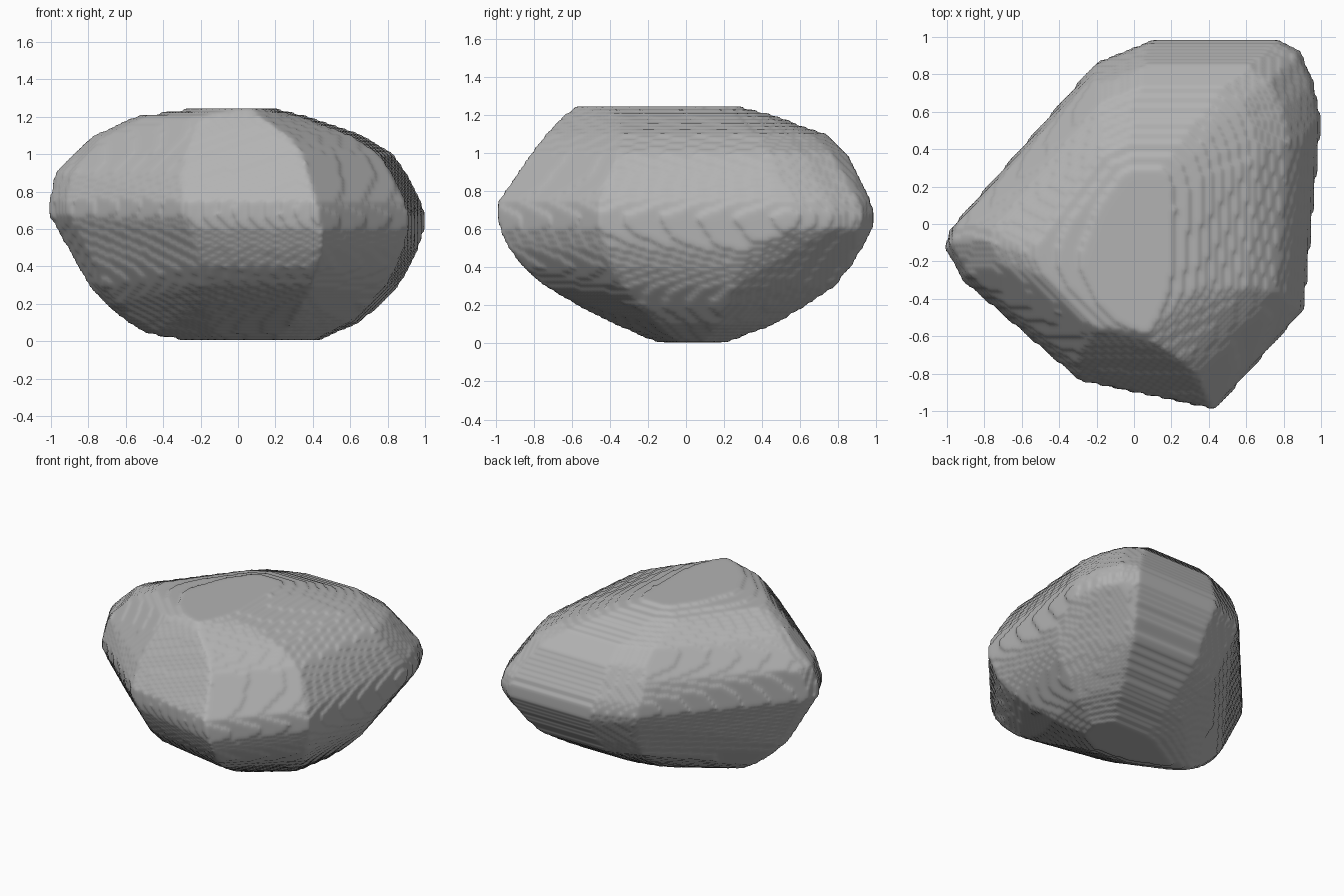
import bpy, bmesh

cube = bpy.data.objects.get("Cube")
if cube:
    bpy.data.objects.remove(cube, do_unlink=True)

# One stone grey
stone = bpy.data.materials.new("stone grey")
stone.use_nodes = True
grey = (0.45, 0.45, 0.45, 1)
stone.diffuse_color = grey
stone.node_tree.nodes["Principled BSDF"].inputs["Base Color"].default_value = grey

# Widest outline of the boulder; only the back left corner differs by height
SIDES = [(0.93, -0.1), (0.9, -0.45), (0.43, -0.98), (-0.28, -0.83), (-0.9, -0.3),
         (-1, -0.12), (-0.97, -0.02), (-0.2, 0.86), (0.1, 0.98)]
TOP_CORNER = [(0.73, 0.98), (0.87, 0.88), (0.95, 0.7), (0.99, 0.5)]
WAIST_CORNER = [(0.77, 0.98), (0.88, 0.92), (0.95, 0.76), (0.99, 0.55)]
LOWER_CORNER = [(0.75, 0.98), (0.87, 0.68), (0.99, 0.3)]

# Each level: height, x range, y range
LEVELS = [(0.00, -0.25, 0.42, -0.12, 0.20),
          (0.04, -0.49, 0.50, -0.24, 0.30),
          (0.10, -0.59, 0.65, -0.37, 0.46),
          (0.20, -0.71, 0.77, -0.57, 0.63),
          (0.30, -0.80, 0.86, -0.74, 0.78),
          (0.40, -0.84, 0.92, -0.86, 0.86),
          (0.50, -0.88, 0.965, -0.93, 0.925),
          (0.60, -0.96, 0.995, -0.98, 0.975),
          (0.67, -1.01, 1.00, -0.99, 0.985),
          (0.75, -1.01, 0.98, -0.985, 0.97),
          (0.90, -0.98, 0.90, -0.88, 0.895),
          (1.00, -0.88, 0.83, -0.81, 0.845),
          (1.10, -0.77, 0.665, -0.735, 0.73),
          (1.20, -0.55, 0.38, -0.64, 0.44),
          (1.25, -0.20, 0.16, -0.57, 0.25)]


def fit(value, lo, hi, new_lo, new_hi):
    return new_lo + (value - lo) / (hi - lo) * (new_hi - new_lo)


def outline(z):
    if z < 0.6:
        return SIDES + LOWER_CORNER
    return SIDES + (WAIST_CORNER if z < 0.8 else TOP_CORNER)


# Faceted body: stacked outlines wrapped in a convex skin
bm = bmesh.new()
for z, x0, x1, y0, y1 in LEVELS:
    for x, y in outline(z):
        bm.verts.new((fit(x, -1, 0.99, x0, x1), fit(y, -0.98, 0.98, y0, y1), z))
bmesh.ops.convex_hull(bm, input=bm.verts)
loose = [v for v in bm.verts if not v.link_faces]
bmesh.ops.delete(bm, geom=loose, context='VERTS')
bmesh.ops.recalc_face_normals(bm, faces=bm.faces)
mesh = bpy.data.meshes.new("boulder")
bm.to_mesh(mesh)
bm.free()
mesh.materials.append(stone)
boulder = bpy.data.objects.new("boulder", mesh)
bpy.context.collection.objects.link(boulder)

# Faint terraces: fine blocks worn down almost to the facets
blocks = boulder.modifiers.new("terraces", 'REMESH')
blocks.mode = 'BLOCKS'
blocks.octree_depth = 7
blocks.scale = 0.9
blocks.use_smooth_shade = True
soften = boulder.modifiers.new("soften", 'SMOOTH')
soften.factor = 0.5
soften.iterations = 8
